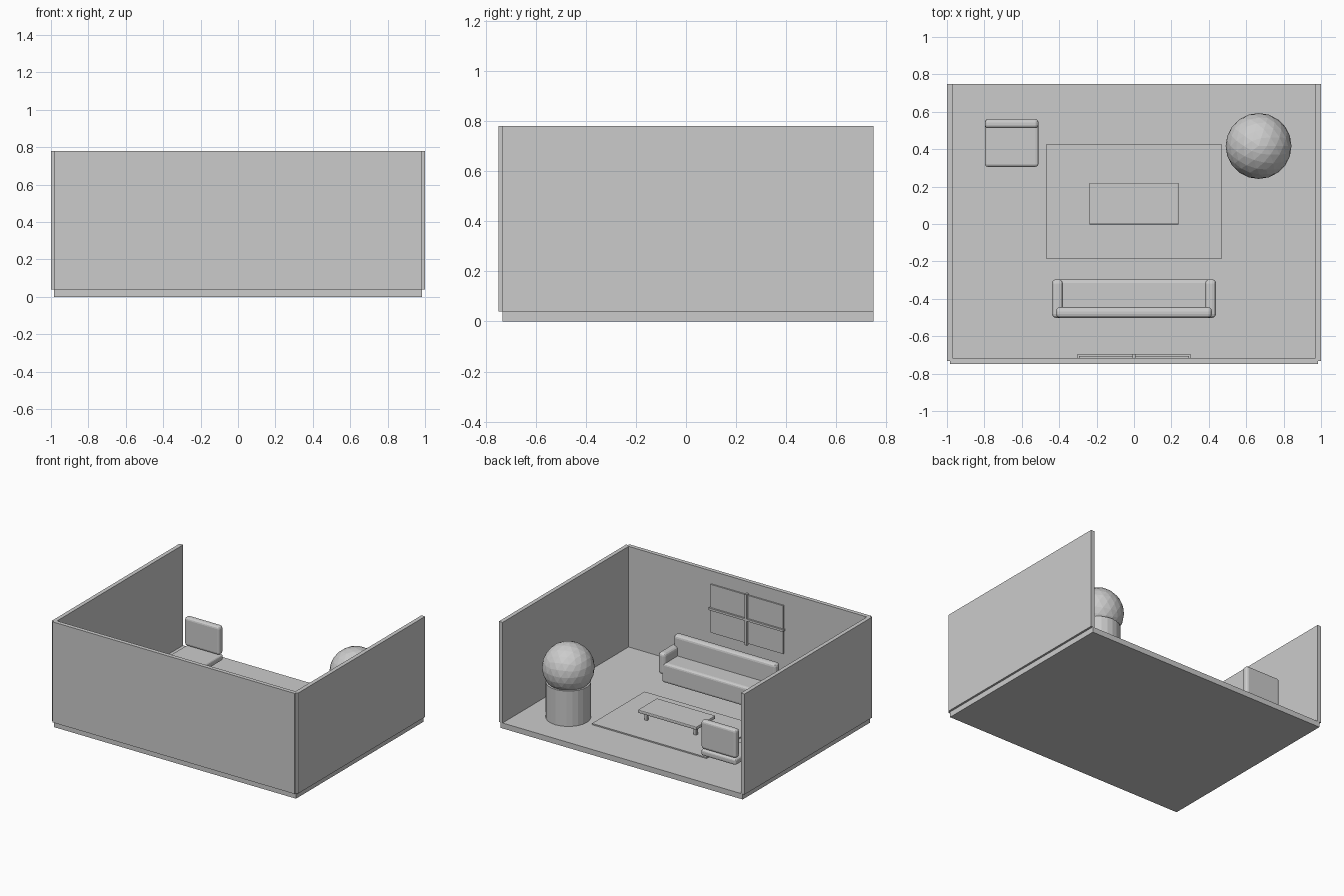
import bpy

if "Cube" in bpy.data.objects:
    bpy.data.objects.remove(bpy.data.objects["Cube"])


def box(name, x, y, z, bevel=0.0, segments=3):
    """Box spanning the given (min, max) ranges, optionally with rounded edges."""
    spans = (x, y, z)
    bpy.ops.mesh.primitive_cube_add(size=1, location=[(a + b) / 2 for a, b in spans])
    ob = bpy.context.object
    ob.name = name
    ob.scale = [b - a for a, b in spans]
    bpy.ops.object.transform_apply(location=False, rotation=False, scale=True)
    if bevel:
        mod = ob.modifiers.new("rounding", 'BEVEL')
        mod.width = bevel
        mod.segments = segments
    return ob


def mirrored(name, x, y, z, bevel=0.0):
    """A pair of boxes, left and right of x = 0."""
    box("right_" + name, x, y, z, bevel)
    box("left_" + name, (-x[1], -x[0]), y, z, bevel)


# Room shell: floor, front wall and two side walls
box("floor", (-0.985, 0.985), (-0.7325, 0.7475), (0, 0.04))
box("front_wall", (-0.985, 0.985), (-0.7475, -0.7175), (0.04, 0.78))
mirrored("wall", (0.97, 1.0), (-0.7325, 0.7475), (0.04, 0.78))

# Window pane with crossing bars on the inside of the front wall
box("window_pane", (-0.295, 0.295), (-0.725, -0.707), (0.33, 0.685))
box("window_crossbar", (-0.303, 0.303), (-0.718, -0.694), (0.499, 0.515))
box("window_mullion", (-0.008, 0.008), (-0.718, -0.694), (0.32, 0.695))

# Rug
box("rug", (-0.467, 0.467), (-0.186, 0.427), (0.04, 0.049))

# Coffee table
box("table_top", (-0.239, 0.239), (-0.003, 0.22), (0.108, 0.132), 0.006, 2)
for side, y in (("front", 0.045), ("back", 0.172)):
    mirrored(side + "_table_leg", (0.19, 0.21), (y - 0.01, y + 0.01), (0.045, 0.11))

# Sofa: seat block, backrest and arms
box("sofa_seat", (-0.41, 0.41), (-0.5, -0.298), (0.09, 0.235), 0.018)
box("sofa_back", (-0.417, 0.417), (-0.502, -0.445), (0.19, 0.383), 0.022)
mirrored("sofa_arm", (0.38, 0.439), (-0.502, -0.296), (0.145, 0.305), 0.022)

# Armchair: seat and backrest
box("chair_seat", (-0.797, -0.511), (0.306, 0.56), (0.125, 0.172), 0.015)
box("chair_back", (-0.797, -0.511), (0.512, 0.56), (0.175, 0.385), 0.018)

# Potted plant: round pot and faceted ball of foliage
bpy.ops.mesh.primitive_cylinder_add(vertices=24, radius=0.152, depth=0.26,
                                    location=(0.666, 0.417, 0.17))
bpy.context.object.name = "plant_pot"
bpy.ops.mesh.primitive_ico_sphere_add(subdivisions=3, radius=0.176,
                                      location=(0.666, 0.417, 0.407))
bpy.context.object.name = "plant_foliage"
